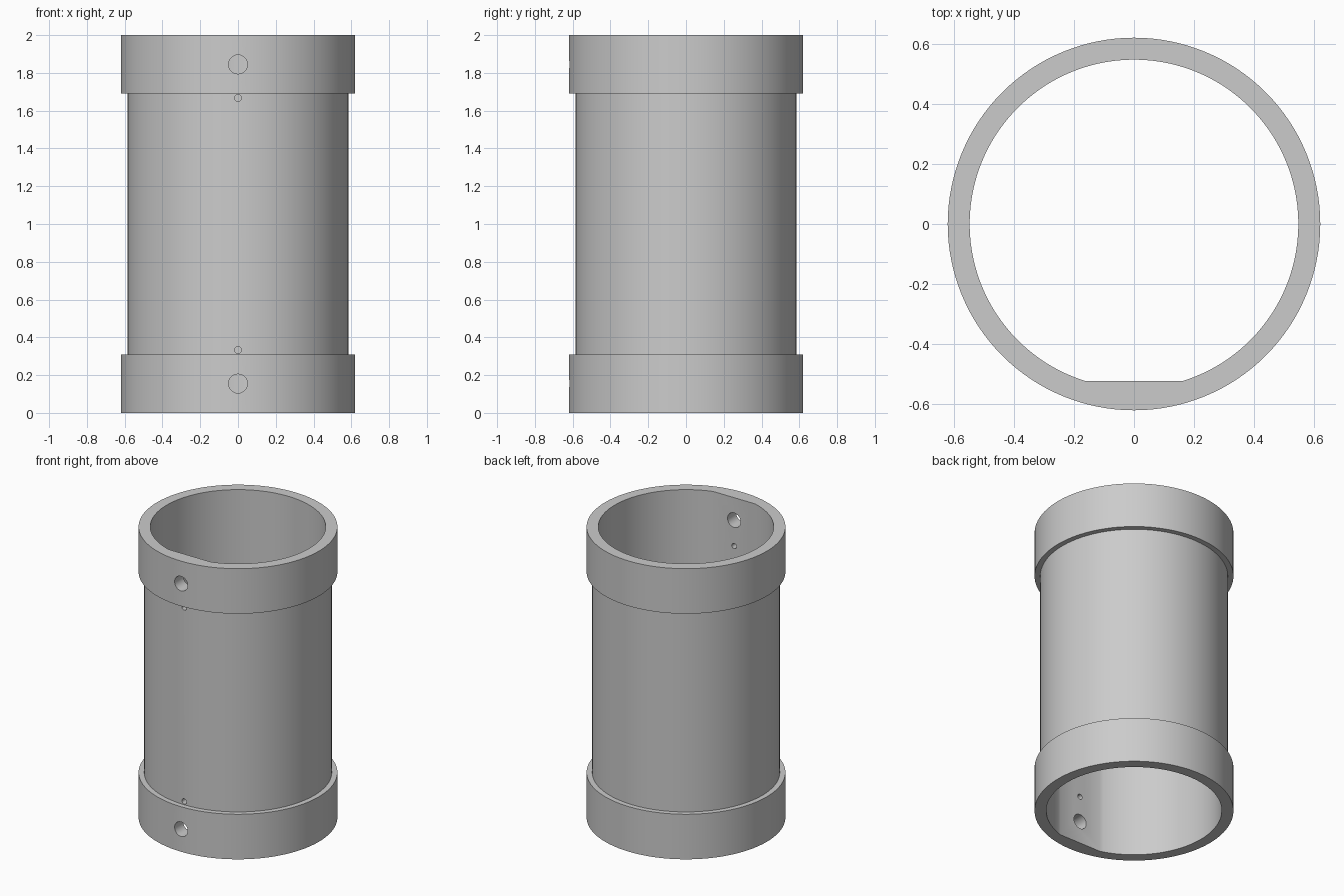
import bpy, bmesh, math
from mathutils import Matrix

cube = bpy.data.objects.get("Cube")
if cube:
    bpy.data.objects.remove(cube)

SEGMENTS = 128
OUTER, BODY, BORE, FLAT = 0.62, 0.585, 0.547, 0.523
COLLAR, HEIGHT = 0.31, 2.0

grey = bpy.data.materials.new("plain grey")
grey.use_nodes = True
grey.diffuse_color = (0.6, 0.6, 0.6, 1)
grey.node_tree.nodes["Principled BSDF"].inputs["Base Color"].default_value = grey.diffuse_color


def make_object(name, bm):
    bmesh.ops.recalc_face_normals(bm, faces=bm.faces)
    mesh = bpy.data.meshes.new(name)
    bm.to_mesh(mesh)
    bm.free()
    mesh.materials.append(grey)
    obj = bpy.data.objects.new(name, mesh)
    bpy.context.collection.objects.link(obj)
    return obj


def ring_points(radius, start=0.0, end=math.tau, closed=True):
    steps = SEGMENTS if closed else SEGMENTS - 1
    return [(radius * math.cos(start + (end - start) * i / steps),
             radius * math.sin(start + (end - start) * i / steps))
            for i in range(SEGMENTS)]


def cut(target, cutter):
    mod = target.modifiers.new(cutter.name, 'BOOLEAN')
    mod.operation = 'DIFFERENCE'
    mod.solver = 'EXACT'
    mod.object = cutter
    bpy.context.view_layer.objects.active = target
    bpy.ops.object.modifier_apply(modifier=mod.name)
    bpy.data.objects.remove(cutter)


# Outer sleeve: stepped profile with a collar at each end
bm = bmesh.new()
profile = [(OUTER, 0), (OUTER, COLLAR), (BODY, COLLAR),
           (BODY, HEIGHT - COLLAR), (OUTER, HEIGHT - COLLAR), (OUTER, HEIGHT)]
rings = [[bm.verts.new((x, y, z)) for x, y in ring_points(r)] for r, z in profile]
for low, high in zip(rings, rings[1:]):
    for i in range(SEGMENTS):
        j = (i + 1) % SEGMENTS
        bm.faces.new((low[i], low[j], high[j], high[i]))
bm.faces.new(rings[0])
bm.faces.new(rings[-1])
sleeve = make_object("collared_sleeve", bm)

# Bore with a flat along the front wall
bm = bmesh.new()
half = math.acos(FLAT / BORE)
arc = ring_points(BORE, -math.pi / 2 + half, 1.5 * math.pi - half, closed=False)
face = bm.faces.new([bm.verts.new((x, y, -0.1)) for x, y in arc])
top = bmesh.ops.extrude_face_region(bm, geom=[face])
bmesh.ops.translate(bm, vec=(0, 0, HEIGHT + 0.2),
                    verts=[v for v in top["geom"] if isinstance(v, bmesh.types.BMVert)])
cut(sleeve, make_object("bore_cutter", bm))

# Screw holes and pin holes through the front wall, mirrored top and bottom
for radius, z in ((0.05, 0.155), (0.018, 0.333)):
    for height in (z, HEIGHT - z):
        bm = bmesh.new()
        bmesh.ops.create_cone(
            bm, cap_ends=True, segments=32, radius1=radius, radius2=radius, depth=0.4,
            matrix=Matrix.Translation((0, -0.57, height)) @ Matrix.Rotation(math.pi / 2, 4, 'X'))
        cut(sleeve, make_object("hole_cutter", bm))

# Smooth walls with crisp rims
bpy.ops.object.select_all(action='DESELECT')
sleeve.select_set(True)
bpy.context.view_layer.objects.active = sleeve
bpy.ops.object.shade_smooth_by_angle(angle=math.radians(20))
